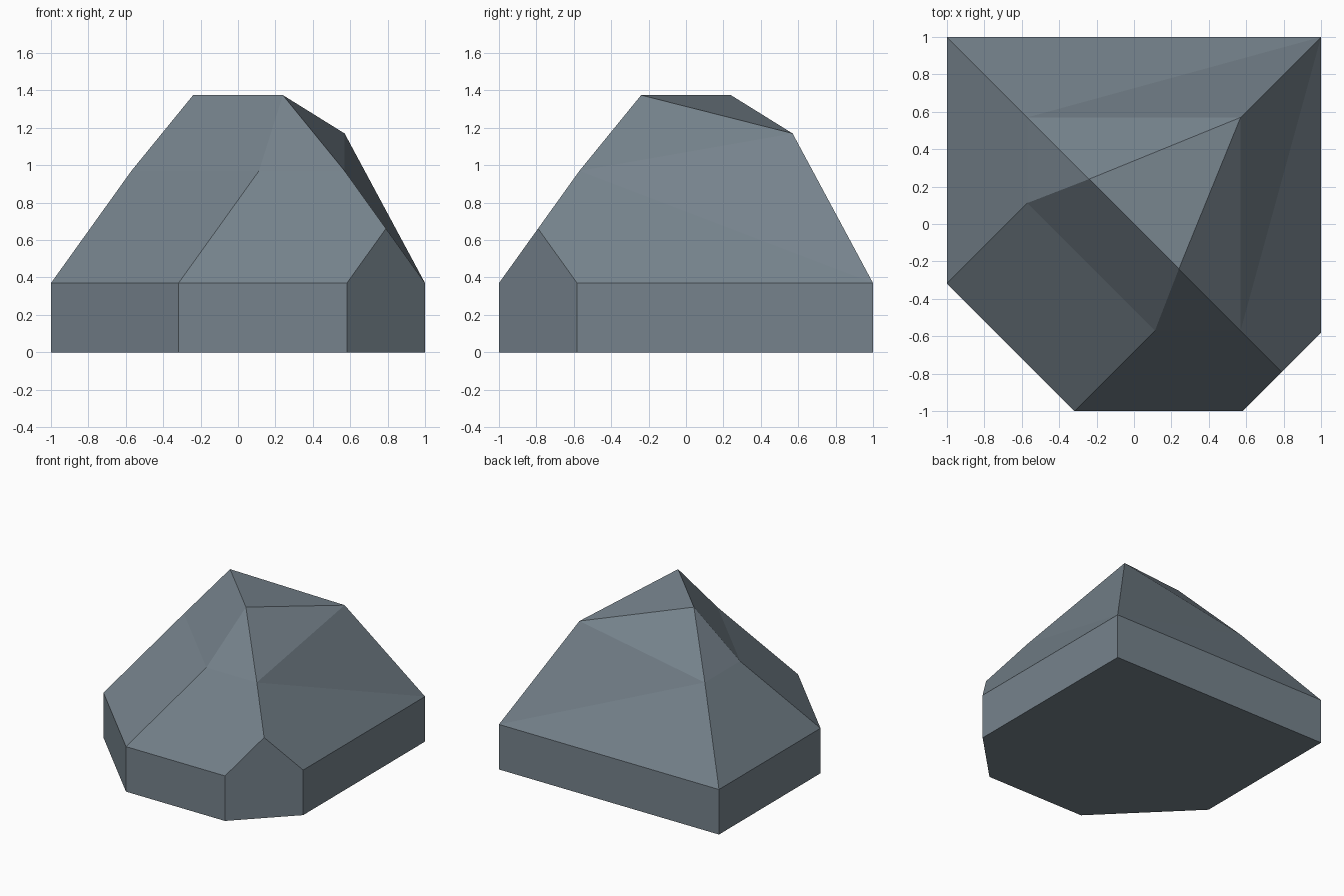
import bpy, bmesh
from mathutils import Vector

if "Cube" in bpy.data.objects:
    bpy.data.objects.remove(bpy.data.objects["Cube"])

# The rock is mirror symmetric about the diagonal x = y, apart from one chopped corner.
B, S, T = 0.37, 0.97, 1.375          # heights of wall top, shoulder and ridge
points = {
    "far0": (1, 1, 0), "far": (1, 1, B), "peak": (0.57, 0.57, 1.17),
    "side0": (-1, 1, 0), "side": (-1, 1, B), "shoulder": (-0.57, 0.57, S),
    "ridge": (-0.24, 0.24, T),
    "cut0": (-1, -0.318, 0), "cut": (-1, -0.318, B), "notch": (-0.57, 0.112, S),
}
# Faces of the back/left half
half = [
    "far0 far side side0",            # back wall
    "far shoulder side", "far peak shoulder",   # back slope
    "peak ridge shoulder",            # upper back
    "side0 side cut cut0",            # left wall
    "side shoulder notch cut",        # left slope
    "shoulder ridge notch",           # upper left
]
# Faces crossing the mirror line (names ending in ' are mirrored)
middle = [
    "cut0 cut cut' cut0'", "cut notch notch' cut'", "notch ridge ridge' notch'",
    "peak ridge' ridge", "far0 side0 cut0 cut0' side0'",
]

bm = bmesh.new()
verts = {}
for name, (x, y, z) in points.items():
    verts[name] = bm.verts.new((x, y, z))
    verts[name + "'"] = verts[name] if x == y else bm.verts.new((y, x, z))
for face in half:
    names = face.split()
    bm.faces.new([verts[n] for n in names])
    bm.faces.new([verts[n + "'"] for n in reversed(names)])
for face in middle:
    bm.faces.new([verts[n] for n in face.split()])

# Chop the front right corner vertically and close the cut
cut = bmesh.ops.bisect_plane(bm, geom=bm.verts[:] + bm.edges[:] + bm.faces[:], dist=1e-5,
                             plane_co=Vector((1, -0.582, 0)), plane_no=Vector((1, -1, 0)),
                             clear_outer=True)
bmesh.ops.holes_fill(bm, edges=[e for e in bm.edges if e.is_boundary], sides=0)
bmesh.ops.recalc_face_normals(bm, faces=bm.faces[:])

mesh = bpy.data.meshes.new("rock")
bm.to_mesh(mesh)
bm.free()
rock = bpy.data.objects.new("rock", mesh)
bpy.context.collection.objects.link(rock)

stone = bpy.data.materials.new("slate grey stone")
stone.diffuse_color = (0.18, 0.225, 0.262, 1)
stone.use_nodes = True
stone.node_tree.nodes["Principled BSDF"].inputs["Base Color"].default_value = stone.diffuse_color
mesh.materials.append(stone)
